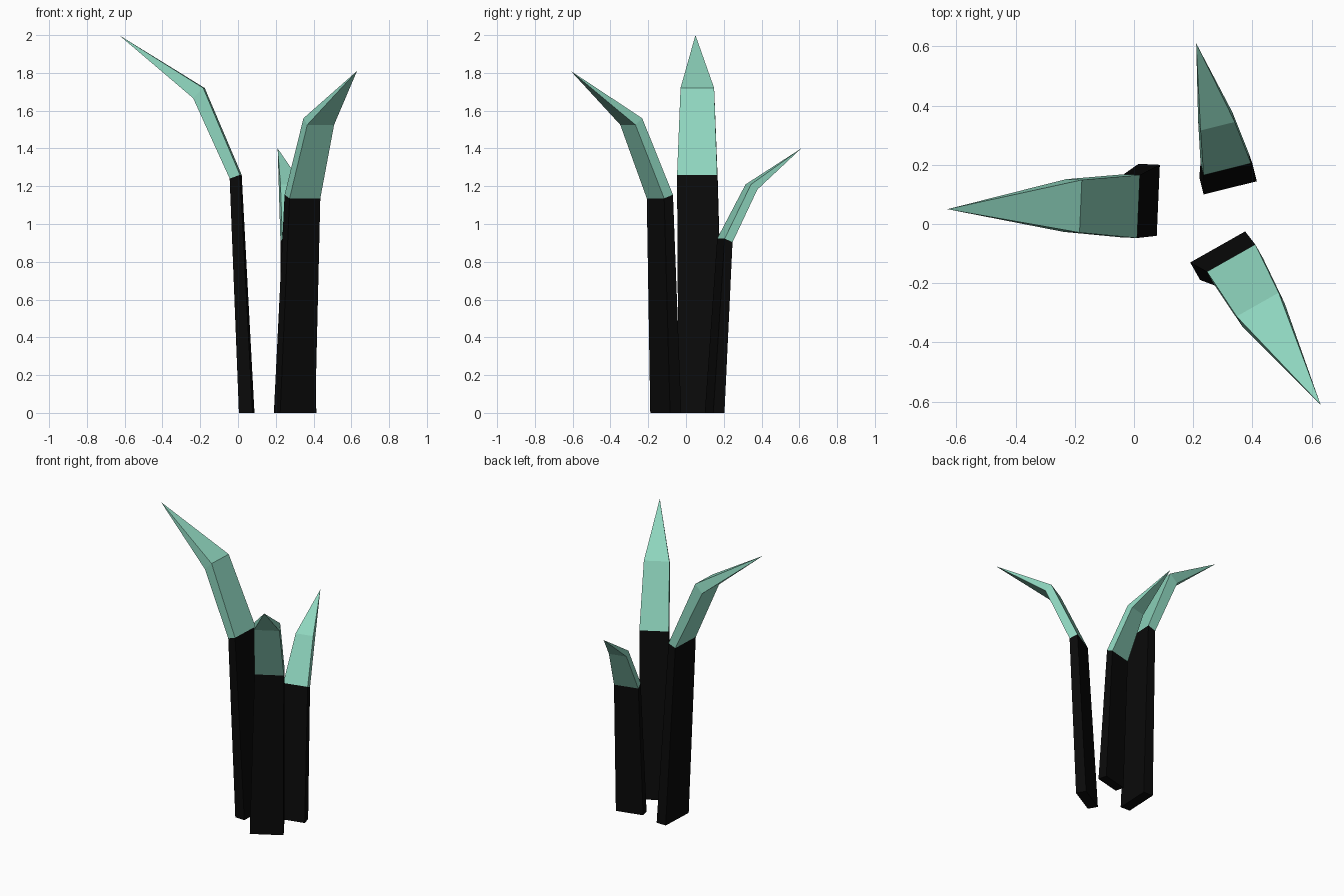
import bpy, bmesh, math
from mathutils import Vector

if "Cube" in bpy.data.objects:
    bpy.data.objects.remove(bpy.data.objects["Cube"])


def material(name, rgb):
    m = bpy.data.materials.new(name)
    m.diffuse_color = (*rgb, 1)
    m.use_nodes = True
    m.node_tree.nodes["Principled BSDF"].inputs["Base Color"].default_value = m.diffuse_color
    return m


black = material("black_stem", (0.003, 0.003, 0.003))
green = material("mint_green", (0.27, 0.66, 0.51))


def blade(name, azimuth, rings, tip):
    """Four-sided blade; ring = (middle of inner edge xyz, width, thickness, pitch)."""
    a = math.radians(azimuth)
    out = Vector((math.cos(a), math.sin(a), 0))
    side = Vector((-out.y, out.x, 0))
    up = Vector((0, 0, 1))
    bm = bmesh.new()
    loops = []
    for x, y, z, width, thick, pitch in rings:
        p = math.radians(pitch)
        inner = Vector((x, y, z))
        outer = inner + thick * (math.cos(p) * out - math.sin(p) * up)
        half = side * width / 2
        loops.append([bm.verts.new(c) for c in
                      (inner - half, outer - half, outer + half, inner + half)])
    bm.faces.new(loops[0][::-1])
    # lowest section is the black stem, the rest is the green leaf
    for i, (lo, hi) in enumerate(zip(loops, loops[1:])):
        for k in range(4):
            n = (k + 1) % 4
            f = bm.faces.new((lo[k], lo[n], hi[n], hi[k]))
            f.material_index = min(i, 1)
    # pointed tip
    point = bm.verts.new(tip)
    for k in range(4):
        f = bm.faces.new((loops[-1][k], loops[-1][(k + 1) % 4], point))
        f.material_index = 1
    bmesh.ops.recalc_face_normals(bm, faces=bm.faces)
    me = bpy.data.meshes.new(name)
    bm.to_mesh(me)
    bm.free()
    me.materials.append(black)
    me.materials.append(green)
    bpy.context.collection.objects.link(bpy.data.objects.new(name, me))


# tall blade bending left
blade("tall_blade", 177.5,
      [(0.082, 0.08, 0, 0.24, 0.072, 0),
       (0.015, 0.059, 1.26, 0.213, 0.058, 20),
       (-0.18, 0.06, 1.72, 0.178, 0.076, 45)],
      (-0.63, 0.05, 2.0))

# middle blade bending to the front right
blade("middle_blade", -60.5,
      [(0.2825, -0.0775, 0, 0.213, 0.068, 0),
       (0.328, -0.115, 1.155, 0.187, 0.057, 20),
       (0.4175, -0.272, 1.56, 0.163, 0.054, 40)],
      (0.63, -0.61, 1.81))

# short blade bending back
blade("short_blade", 104,
      [(0.325, 0.122, 0, 0.185, 0.061, 0),
       (0.315, 0.185, 0.923, 0.165, 0.047, 25),
       (0.2825, 0.33, 1.21, 0.119, 0.044, 38)],
      (0.21, 0.61, 1.40))
